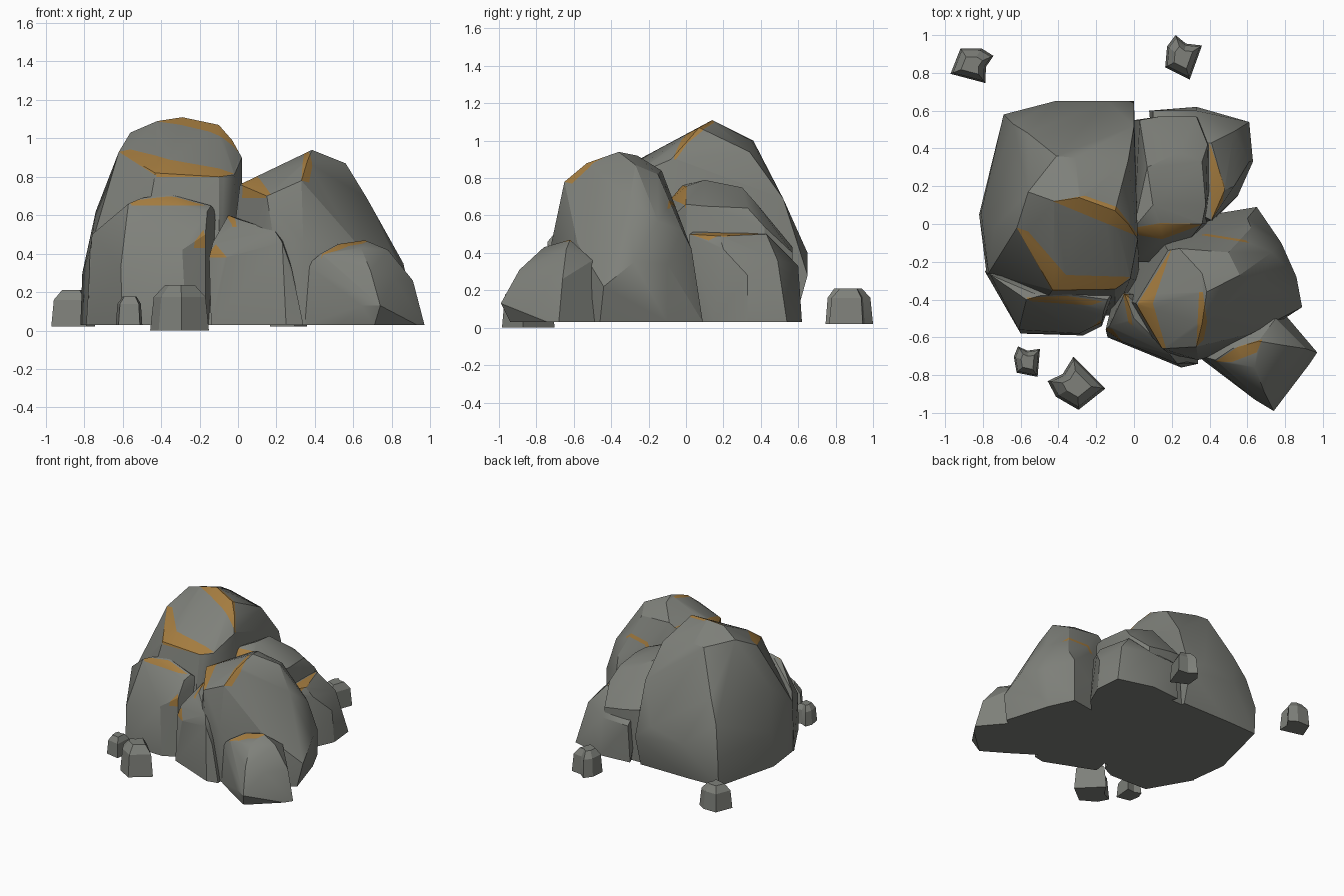
import bpy
import bmesh
from math import atan2, radians
from mathutils import Matrix, Vector

cube = bpy.data.objects.get("Cube")
if cube:
    bpy.data.objects.remove(cube, do_unlink=True)

GROUND = .03


def make_material(name, colour):
    material = bpy.data.materials.new(name)
    material.use_nodes = True
    material.diffuse_color = colour
    shader = next(n for n in material.node_tree.nodes if n.type == 'BSDF_PRINCIPLED')
    shader.inputs["Base Color"].default_value = colour
    shader.inputs["Roughness"].default_value = .9
    return material


STONE = make_material("grey stone", (.21, .217, .195, 1))
ORE = make_material("ochre ore", (.37, .2, .05, 1))


def finish(bm, name):
    """Turn the bmesh into an object that is smooth except at its creases."""
    bmesh.ops.recalc_face_normals(bm, faces=bm.faces[:])
    mesh = bpy.data.meshes.new(name)
    bm.to_mesh(mesh)
    bm.free()
    mesh.materials.append(STONE)
    mesh.materials.append(ORE)
    obj = bpy.data.objects.new(name, mesh)
    bpy.context.collection.objects.link(obj)
    bpy.ops.object.select_all(action='DESELECT')
    obj.select_set(True)
    bpy.context.view_layer.objects.active = obj
    bpy.ops.object.shade_smooth_by_angle(angle=radians(25))


def cut_vein(bm, floor, outline):
    """Cut a convex plan outline into the faces above the floor; mark it as ore."""
    corners = [Vector((x, y, 0)) for x, y in outline]
    middle = sum(corners, Vector()) / len(corners)
    corners.sort(key=lambda c: atan2(c.y - middle.y, c.x - middle.x))
    planes = [(Vector((0, 0, floor)), Vector((0, 0, -1)))]
    for start, end in zip(corners, corners[1:] + corners[:1]):
        along = end - start
        planes.append((start, Vector((along.y, -along.x, 0)).normalized()))
    for point, normal in planes:
        bmesh.ops.bisect_plane(bm, geom=bm.verts[:] + bm.edges[:] + bm.faces[:],
                               plane_co=point, plane_no=normal, dist=.0001)
    bm.normal_update()
    for face in bm.faces:
        centre = face.calc_center_median()
        inside = all((centre - p).dot(n) < 0 for p, n in planes)
        if inside and face.normal.z > .02:
            face.material_index = 1


def boulder(name, foot, crown, veins):
    """Faceted rock: hull of a ground outline and the corners above it."""
    bm = bmesh.new()
    for x, y in foot:
        bm.verts.new((x, y, GROUND))
    for corner in crown:
        bm.verts.new(corner)
    bmesh.ops.convex_hull(bm, input=bm.verts[:])
    loose = [v for v in bm.verts if not v.link_faces]
    bmesh.ops.delete(bm, geom=loose, context='VERTS')
    bmesh.ops.recalc_face_normals(bm, faces=bm.faces[:])
    for floor, outline in veins:
        cut_vein(bm, floor, outline)
    bmesh.ops.dissolve_limit(bm, angle_limit=radians(1), verts=bm.verts[:],
                             edges=bm.edges[:], delimit={'MATERIAL'})
    finish(bm, name)


def pebble(name, x, y, z, size, turn):
    """Small notched stone: one outline lofted through tapering rings."""
    outline = [(-.095, -.05), (-.085, .06), (-.04, .12), (.015, .075),
               (.1, .065), (.035, -.115)]
    place = (Matrix.Translation((x, y, z)) @ Matrix.Rotation(radians(turn), 4, 'Z')
             @ Matrix.Scale(size, 4))
    bm = bmesh.new()
    rings = []
    for height, scale in ((0, 1), (.14, .88), (.19, .5)):
        rings.append([bm.verts.new(place @ Vector((px * scale, py * scale, height)))
                      for px, py in outline])
    count = len(outline)
    for low, high in zip(rings, rings[1:]):
        for i in range(count):
            j = (i + 1) % count
            bm.faces.new((low[i], low[j], high[j], high[i]))
    bm.faces.new(rings[0][::-1])
    bm.faces.new(rings[-1])
    finish(bm, name)


# Tallest boulder, on the model's right
boulder("tall_boulder",
        [(-.69, .57), (-.42, .58), (0, .58), (.03, -.3), (-.1, -.48),
         (-.57, -.53), (-.78, -.27), (-.82, .05)],
        [(-.69, .58, .25), (-.64, .53, .5), (-.42, .65, .33), (-.14, .65, .4),
         (0, .65, .28), (-.81, .06, .3), (-.77, -.26, .42), (-.56, .48, .68),
         (0, .52, .69), (-.74, -.02, .62), (-.62, -.02, .93), (-.56, .17, 1.03),
         (-.42, .12, 1.09), (-.29, .14, 1.11), (-.41, .36, 1), (-.31, .35, 1),
         (-.1, .07, 1.07), (-.03, 0, .99), (.02, -.08, .9), (-.36, -.27, .89),
         (-.43, -.35, .82), (-.02, -.29, .81), (-.1, -.345, .8), (-.03, .34, .94)],
        [(.9, [(-.43, .12), (-.26, .15), (-.09, .09), (.03, -.07), (-.26, .05)]),
         (.81, [(-.62, -.02), (-.56, -.04), (-.36, -.27), (-.43, -.36)]),
         (.8, [(-.36, -.27), (-.02, -.28), (-.1, -.35), (-.43, -.36)])])

# Boulder leaning on the front of the tall one
boulder("front_boulder",
        [(-.6, -.58), (-.27, -.59), (-.17, -.54), (-.1, -.3), (-.79, -.25), (-.7, -.2)],
        [(-.61, -.56, .33), (-.29, -.58, .42), (-.17, -.52, .5), (-.76, -.27, .5),
         (-.57, -.4, .66), (-.5, -.38, .69), (-.36, -.37, .71), (-.14, -.4, .65),
         (-.16, -.46, .62), (-.1, -.34, .6)],
        [(.65, [(-.57, -.39), (-.36, -.38), (-.16, -.41), (-.2, -.43), (-.53, -.43)]),
         (.43, [(-.27, -.585), (-.18, -.51), (-.16, -.54), (-.2, -.59)])])

# Broad peaked boulder, on the model's left
boulder("peaked_boulder",
        [(.1, -.6), (.34, -.71), (.55, -.66), (.85, -.46), (.74, -.1),
         (.65, .09), (.1, 0), (-.08, -.4)],
        [(.89, -.44, .22), (.86, -.28, .35), (.78, -.1, .34), (.73, -.15, .57),
         (.6, .03, .42), (.34, -.72, .45), (.19, -.69, .45), (.62, -.58, .45),
         (.67, -.3, .69), (.56, -.27, .87), (.33, -.65, .78), (.36, -.53, .88),
         (.385, -.36, .94), (.415, -.36, .9), (.36, -.26, .92), (.24, -.13, .84),
         (.5, -.15, .82), (.18, -.14, .8), (.01, -.42, .76), (.15, -.66, .7),
         (.62, -.02, .52)],
        [(.7, [(.2, -.13), (.02, -.42), (.03, -.5), (.1, -.42)]),
         (.69, [(.02, -.45), (.1, -.42), (.17, -.66), (.13, -.65)]),
         (.75, [(.35, -.25), (.415, -.36), (.37, -.61), (.33, -.65), (.365, -.36)]),
         (.6, [(.28, -.035), (.3, -.05), (.61, -.1), (.59, -.085)])])

# Low boulder in the front centre
boulder("centre_boulder",
        [(-.14, -.6), (0, -.63), (.25, -.76), (.34, -.74), (.3, -.4), (-.1, -.35)],
        [(-.15, -.56, .38), (-.07, -.62, .38), (.23, -.74, .46), (.28, -.73, .32),
         (-.05, -.37, .6), (0, -.5, .58), (.19, -.69, .52), (.24, -.6, .48),
         (-.13, -.54, .46)],
        [(.54, [(-.06, -.36), (-.03, -.36), (0, -.6), (-.03, -.52)]),
         (.38, [(-.15, -.55), (-.115, -.555), (-.055, -.63), (-.12, -.63)])])

# Small boulder at the front corner, undercut below its tip
boulder("corner_boulder",
        [(.35, -.71), (.53, -.83), (.71, -.94), (.93, -.74), (.97, -.68),
         (.8, -.48), (.55, -.5)],
        [(.64, -.93, .13), (.74, -.99, .13), (.36, -.7, .34), (.56, -.81, .33),
         (.69, -.89, .31), (.64, -.76, .43), (.43, -.72, .4), (.52, -.66, .45),
         (.66, -.62, .47), (.78, -.64, .42), (.91, -.66, .26), (.81, -.82, .27),
         (.75, -.5, .36), (.5, -.57, .42)],
        [(.37, [(.43, -.73), (.55, -.65), (.68, -.61), (.65, -.68), (.52, -.73)])])

# Two boulders at the back
boulder("back_boulder",
        [(.02, -.2), (.2, -.2), (.4, 0), (.45, .4), (.32, .57), (0, .55)],
        [(0, -.02, .76), (.14, 0, .755), (.36, 0, .66), (.03, -.06, .71),
         (.15, -.08, .69), (.02, -.2, .48), (.2, -.2, .48), (.38, .1, .65),
         (.36, .33, .64), (.39, .42, .54), (.1, .1, .79), (.03, .55, .45),
         (.14, .57, .43), (.07, .3, .75), (.24, .38, .66), (.33, .57, .4)],
        [(.64, [(0, -.02), (.14, .005), (.37, 0), (.15, -.08), (.03, -.06)])])
boulder("back_corner_boulder",
        [(.35, 0), (.42, .02), (.55, .15), (.63, .33), (.61, .54), (.33, .62), (.08, .6)],
        [(.41, .02, .5), (.48, .18, .49), (.41, .43, .5), (.61, .33, .28),
         (.53, .49, .36), (.33, .6, .33), (.53, .2, .42), (.1, .6, .32),
         (.1, .4, .5), (.35, .05, .52)],
        [(.45, [(.4, .43), (.48, .2), (.47, .12), (.41, .02)])])

# Loose stones around the boulders
pebble("back_right_stone", -.86, .84, .02, 1, -85)
pebble("back_left_stone", .26, .88, .02, 1, 0)
pebble("front_small_stone", -.56, -.73, .03, .78, 15)
pebble("front_large_stone", -.3, -.85, 0, 1.25, 65)
